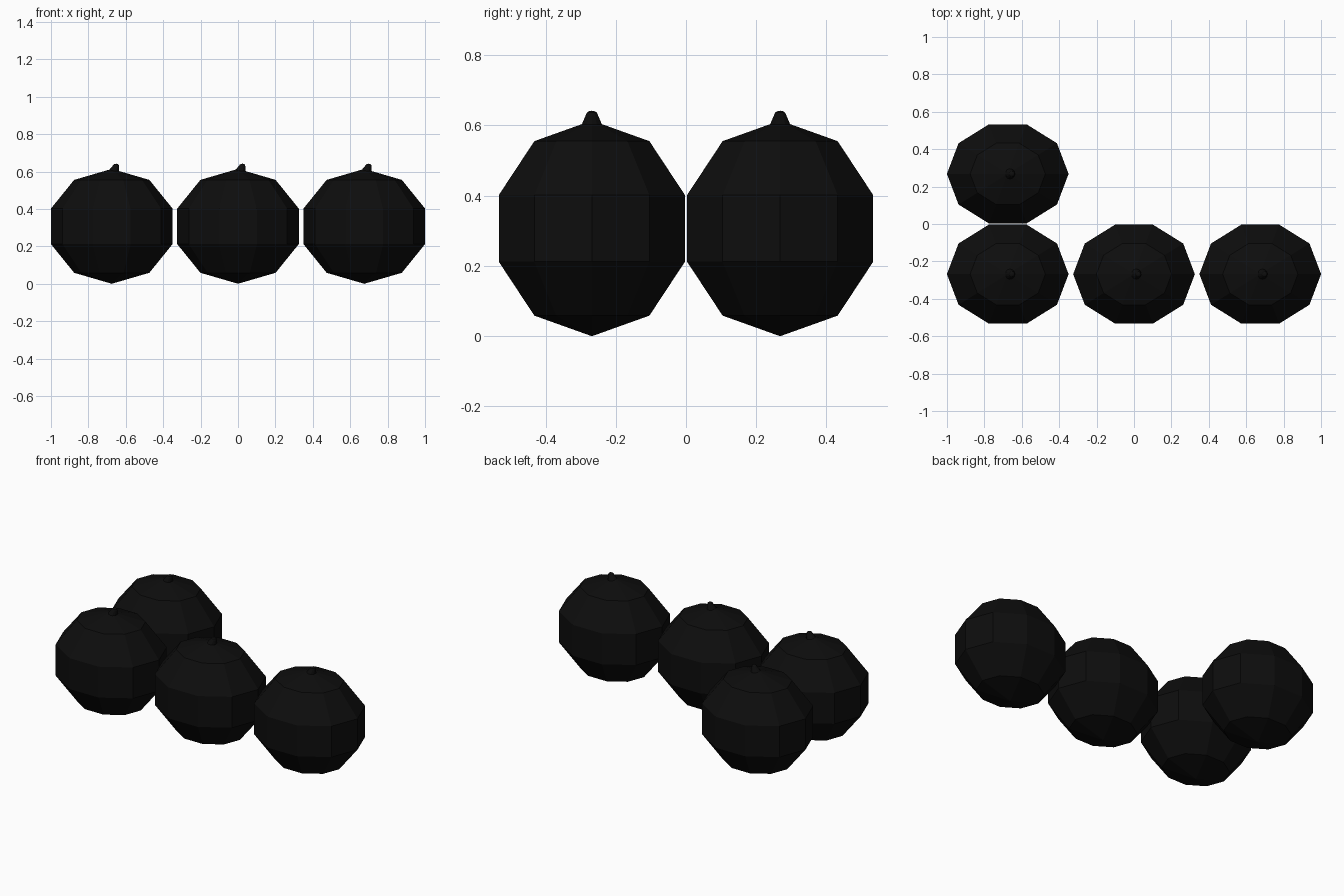
import bpy, bmesh, math

if "Cube" in bpy.data.objects:
    bpy.data.objects.remove(bpy.data.objects["Cube"])

mat = bpy.data.materials.new("near black")
mat.diffuse_color = (0.004, 0.004, 0.004, 1)
mat.use_nodes = True
mat.node_tree.nodes["Principled BSDF"].inputs["Base Color"].default_value = mat.diffuse_color


def lathe(name, rings, seg, loc):
    """Stack of elliptical rings (centre_x, rx, ry, z); zero radius makes a pole."""
    bm = bmesh.new()
    loops = []
    for cx, rx, ry, z in rings:
        n = 1 if rx < 1e-5 else seg
        loops.append([bm.verts.new((cx + rx * math.cos(2 * math.pi * i / seg),
                                    ry * math.sin(2 * math.pi * i / seg), z))
                      for i in range(n)])
    for a, b in zip(loops, loops[1:]):
        for i in range(seg):
            j = (i + 1) % seg
            quad = [a[i % len(a)], a[j % len(a)], b[j % len(b)], b[i % len(b)]]
            bm.faces.new(list(dict.fromkeys(quad)))
    bmesh.ops.recalc_face_normals(bm, faces=bm.faces[:])
    me = bpy.data.meshes.new(name)
    bm.to_mesh(me)
    bm.free()
    me.materials.append(mat)
    ob = bpy.data.objects.new(name, me)
    ob.location = loc
    bpy.context.collection.objects.link(ob)
    return ob


# Ten-sided faceted ball, five bands tall
RX, RY, RZ = 0.342, 0.293, 0.307
ball = []
for k in range(6):
    t = math.pi * k / 5
    ball.append((0, RX * math.sin(t), RY * math.sin(t), RZ - RZ * math.cos(t)))

# Small leaning stem with a rounded tip
stem = [(0.008, 0, 0, 0.585), (0.008, 0.031, 0.031, 0.592), (0.012, 0.027, 0.027, 0.607),
        (0.021, 0.018, 0.018, 0.628), (0.023, 0.014, 0.014, 0.637),
        (0.024, 0.007, 0.007, 0.641), (0.024, 0, 0, 0.642)]

# Row of three in front, one behind the left one
for x, y in ((-0.675, -0.268), (0, -0.268), (0.675, -0.268), (-0.675, 0.268)):
    lathe("ball", ball, 10, (x, y, 0))
    lathe("stem", stem, 12, (x, y, 0))
